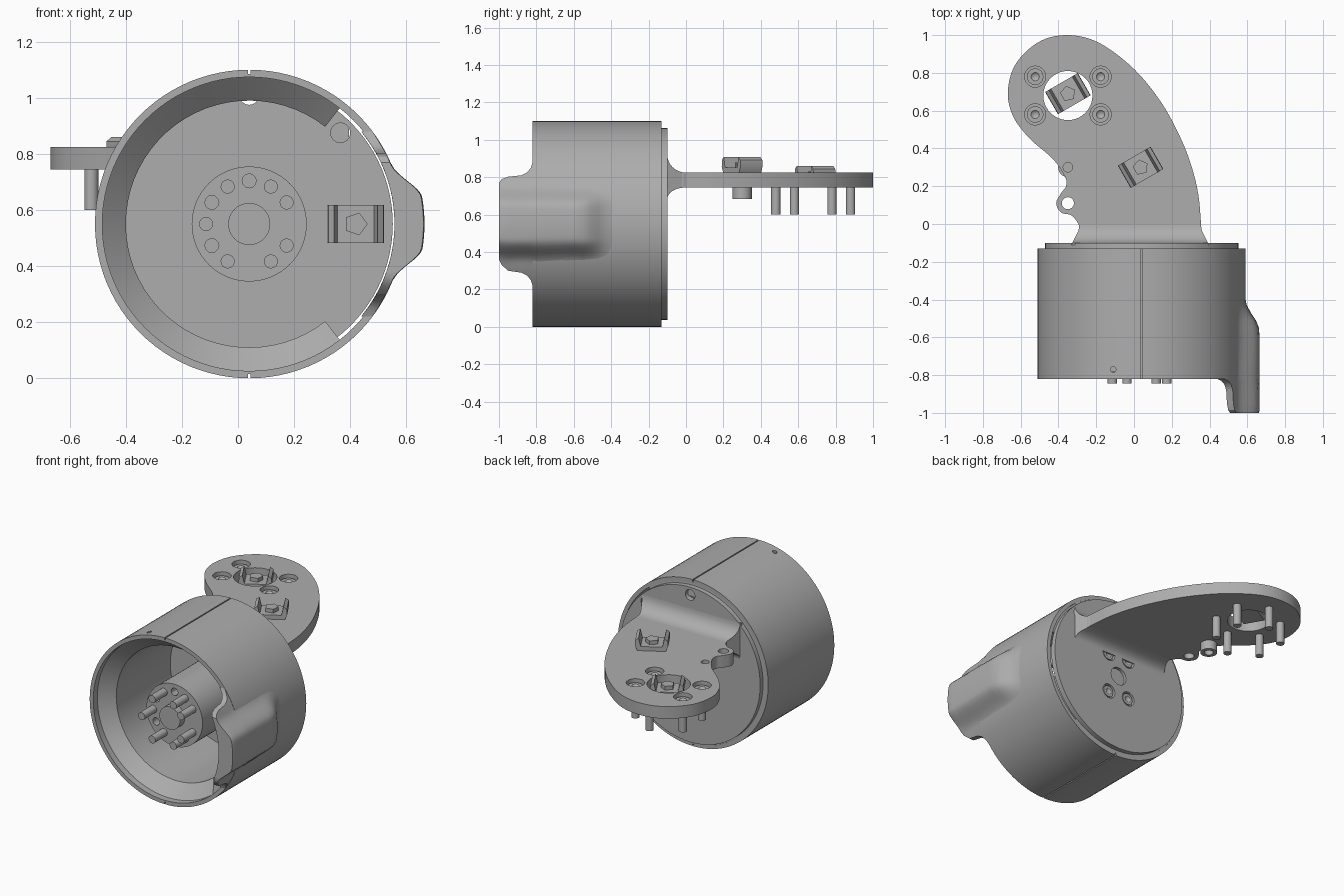
import bpy, bmesh
from math import pi, sin, cos, sqrt, radians
from mathutils import Matrix, Vector

cube = bpy.data.objects.get("Cube")
if cube:
    bpy.data.objects.remove(cube, do_unlink=True)

grey = bpy.data.materials.new("plain grey")
grey.use_nodes = True
grey.diffuse_color = (0.42, 0.42, 0.42, 1)
grey.node_tree.nodes["Principled BSDF"].inputs["Base Color"].default_value = (0.42, 0.42, 0.42, 1)

CX, CZ = 0.04, 0.55          # axis of the round housing
TOP, BOTTOM = 0.825, 0.745   # faces of the arm


def finish(name, bm, matrix=None):
    bmesh.ops.remove_doubles(bm, verts=bm.verts, dist=1e-5)
    bmesh.ops.recalc_face_normals(bm, faces=bm.faces)
    if matrix:
        bmesh.ops.transform(bm, matrix=matrix, verts=bm.verts)
    mesh = bpy.data.meshes.new(name)
    bm.to_mesh(mesh)
    bm.free()
    mesh.materials.append(grey)
    ob = bpy.data.objects.new(name, mesh)
    bpy.context.collection.objects.link(ob)
    return ob


def loft(name, rings, closed=False, matrix=None):
    """Skin a row of equal closed sections, capped unless the row is a loop."""
    bm = bmesh.new()
    rows = [[bm.verts.new(p) for p in ring] for ring in rings]
    n = len(rows[0])
    pairs = list(zip(rows, rows[1:]))
    if closed:
        pairs.append((rows[-1], rows[0]))
    else:
        bm.faces.new(rows[0])
        bm.faces.new(rows[-1])
    for a, b in pairs:
        for i in range(n):
            j = (i + 1) % n
            bm.faces.new((a[i], a[j], b[j], b[i]))
    return finish(name, bm, matrix)


def lathe(name, profile, center, axis="z", arc=(0, 360), n=24):
    """Turn a (radius, height) profile about z or y."""
    full = arc[1] - arc[0] == 360
    rings = []
    for k in range(n if full else n + 1):
        a = radians(arc[0] + (arc[1] - arc[0]) * k / n)
        rings.append([(r * cos(a), h, r * sin(a)) if axis == "y" else
                      (r * cos(a), r * sin(a), h) for r, h in profile])
    return loft(name, rings, full, Matrix.Translation(center))


def rod(name, r, h0, h1, center, axis="z", n=24):
    return lathe(name, [(0, h0), (r, h0), (r, h1), (0, h1)], center, axis, n=n)


def box(name, center, size):
    bm = bmesh.new()
    bmesh.ops.create_cube(bm, size=1)
    return finish(name, bm, Matrix.Translation(center) @ Matrix.Diagonal((*size, 1)))


def cut(target, cutters):
    bpy.context.view_layer.objects.active = target
    for c in cutters:
        m = target.modifiers.new("cut", "BOOLEAN")
        m.operation, m.object, m.solver = "DIFFERENCE", c, "EXACT"
        bpy.ops.object.modifier_apply(modifier=m.name)
        bpy.data.objects.remove(c, do_unlink=True)


def spline(pts, steps=5):
    """Smooth open curve through the points."""
    p = [Vector(q) for q in pts]
    p = [p[0]] + p + [p[-1]]
    out = []
    for a, b, c, d in zip(p, p[1:], p[2:], p[3:]):
        for k in range(steps):
            t = k / steps
            out.append(0.5 * (2 * b + (c - a) * t + (2 * a - 5 * b + 4 * c - d) * t * t
                              + (3 * b - a - 3 * c + d) * t ** 3))
    return out + [p[-1]]


def around(r, degrees):
    return [(r * cos(radians(a)), r * sin(radians(a))) for a in degrees]


# Round housing wall, with split line and little holes on top
wall = lathe("housing_wall", [(0.55, -0.82), (0.55, -0.13), (0.524, -0.13), (0.524, -0.82)],
             (CX, 0, CZ), "y", n=96)
cut(wall, [box("seam_cut", (CX, -0.5, z), (0.008, 1, 0.03)) for z in (0, 1.1)]
    + [rod("hole_cut", 0.015, 0.9, 1.2, (-0.11, -0.77, 0), n=12)])

# Stepped collar inside the wall, open on the left side
lathe("inner_collar", [(0.527, -0.78), (0.44, -0.7), (0.44, -0.125), (0.527, -0.132)],
      (CX, 0, CZ), "y", (52, 308), 48)

# Back plate with screw recesses
plate = lathe("back_plate", [(0, -0.135), (0.512, -0.135), (0.512, -0.1), (0, -0.1)],
              (CX, 0, CZ), "y", n=96)
cut(plate, [rod("hole_cut", 0.048, -0.125, 0, (CX + x, 0, CZ + z), "y")
            for x, z in around(0.154, (60, 120, 240, 300))]
    + [rod("hole_cut", 0.035, -0.2, 0, (CX + x, 0, CZ + z), "y") for x, z in around(0.46, (45, 90))]
    + [rod("hole_cut", 0.06, -0.12, 0, (CX, 0, CZ), "y")])
for x, z in around(0.154, (60, 120, 240, 300)):
    lathe("back_screw", [(0, -0.126), (0.038, -0.126), (0.038, -0.105), (0.02, -0.105), (0, -0.12)],
          (CX + x, 0, CZ + z), "y", n=18)

# Central hub, boss and pins
hub = rod("hub", 0.205, -0.72, -0.13, (CX, 0, CZ), "y", 64)
cut(hub, [rod("hole_cut", 0.025, -0.8, -0.66, (CX + x, 0, CZ + z), "y", 12)
          for x, z in around(0.154, (90, 150, 210))])
rod("hub_boss", 0.075, -0.77, -0.7, (CX, 0, CZ), "y", 32)
for x, z in around(0.154, (-30, 30, 60, 120, 180, 240, 300)):
    rod("hub_pin", 0.025, -0.845, -0.7, (CX + x, 0, CZ + z), "y", 18)


# Swollen side tab that runs forward past the rim
def tab_section(y, top, low, bulge):
    outer, inner = [], []
    for k in range(33):
        z = low + (top - low) * k / 32
        u = min(1, max(0, (1 - abs(z - 0.555) / 0.205) * 1.8))
        d = (z - CZ) ** 2
        outer.append((CX + sqrt(0.548 ** 2 - d) + 0.077 * bulge * u * u * (3 - 2 * u), y, z))
        inner.append((CX + sqrt(0.518 ** 2 - d), y, z))
    return outer + inner[::-1]


loft("side_tab", [tab_section(*s) for s in (
    (-1, 0.77, 0.36, 0.95), (-0.985, 0.79, 0.33, 1), (-0.95, 0.803, 0.3, 1), (-0.88, 0.81, 0.29, 1),
    (-0.85, 0.825, 0.275, 1), (-0.83, 0.85, 0.25, 1), (-0.82, 0.88, 0.22, 1), (-0.6, 0.85, 0.25, 1),
    (-0.55, 0.85, 0.25, 0.95), (-0.51, 0.85, 0.25, 0.75), (-0.47, 0.85, 0.25, 0.4),
    (-0.43, 0.85, 0.25, 0.12), (-0.39, 0.85, 0.25, 0))])

# Flat curved arm
outline = spline([
    (-0.33, -0.105), (-0.295, -0.06), (-0.29, -0.01), (-0.33, 0.045), (-0.385, 0.06), (-0.412, 0.11),
    (-0.385, 0.165), (-0.36, 0.2), (-0.365, 0.25), (-0.43, 0.345), (-0.55, 0.45), (-0.635, 0.56),
    (-0.668, 0.68), (-0.645, 0.81), (-0.575, 0.91), (-0.47, 0.98), (-0.345, 1), (-0.22, 0.975),
    (-0.1, 0.905), (0.03, 0.79), (0.15, 0.635), (0.24, 0.47), (0.3, 0.32), (0.34, 0.16),
    (0.355, 0), (0.36, -0.05), (0.395, -0.105)])
arm = loft("arm", [[(p.x, p.y, z) for p in outline] for z in (BOTTOM, TOP)])
HX, HY = -0.35, 0.68
corners = around(0.2, (30, 150, 210, 330))
cut(arm, [rod("hole_cut", 0.13, 0.6, 1, (HX, HY, 0), n=40),
          rod("hole_cut", 0.032, 0.6, 1, (HX, 0.11, 0)),
          rod("hole_cut", 0.025, 0.8, 1, (HX, 0.3, 0))]
    + [rod("hole_cut", 0.056, 0.775, 1, (HX + x, HY + y, 0)) for x, y in corners])

# Concave root joining the arm to the back plate
steps = [radians(90 * k / 8) for k in range(9)]
root = [(-0.1 + 0.1 * (1 - cos(a)), TOP + 0.095 * (1 - sin(a))) for a in steps]
root += [(-0.1 + 0.1 * (1 - cos(a)), BOTTOM - 0.06 * (1 - sin(a))) for a in steps[::-1]]
root += [(-0.11, BOTTOM - 0.06), (-0.11, TOP + 0.095)]
loft("arm_root", [[(x + s * max(0, -0.03 - y) * 0.5, y, z) for y, z in root]
                  for x, s in ((-0.291, -1), (0.356, 1))])

# Arm screws, pins and the hanging socket head
for x, y in corners:
    lathe("arm_screw", [(0, 0.785), (0.022, 0.805), (0.044, 0.805), (0.044, 0.774), (0.025, 0.774),
                        (0.025, 0.6), (0, 0.6)], (HX + x, HY + y, 0), n=18)
for s in (-0.2, 0.2):
    rod("arm_pin", 0.025, 0.6, 0.75, (HX, HY + s, 0), n=18)
lathe("hanging_head", [(0, 0.75), (0.052, 0.75), (0.052, 0.685), (0.028, 0.685), (0.028, 0.72), (0, 0.72)],
      (HX, 0.3, 0))


# Folded spring clips, each with a small nut
def clip(name, matrix):
    half = [(0.085, 0), (0.1, 0.035), (0.098, 0.07), (0.078, 0.085), (0.065, 0.03)]
    shape = half + [(-x, z) for x, z in half[::-1]]
    loft(name, [[(x, y, z) for x, z in shape] for y in (-0.068, 0.068)], matrix=matrix)
    nut = rod(name + "_nut", 0.042, 0.01, 0.055, (0, 0, 0), n=5)
    nut.data.transform(matrix)


tilt = Matrix.Rotation(radians(30), 4, "Z")
clip("arm_clip", Matrix.Translation((0.035, 0.3, TOP - 0.002)) @ tilt)
clip("hole_clip", Matrix.Translation((HX, 0.69, 0.775)) @ tilt)
clip("plate_clip", Matrix.Translation((0.42, -0.133, CZ)) @ Matrix.Rotation(pi / 2, 4, "X"))

# Smooth round surfaces, keep the edges crisp
for ob in bpy.context.scene.objects:
    ob.select_set(ob.type == "MESH")
    if ob.type == "MESH":
        bpy.context.view_layer.objects.active = ob
bpy.ops.object.shade_smooth_by_angle(angle=radians(30))
